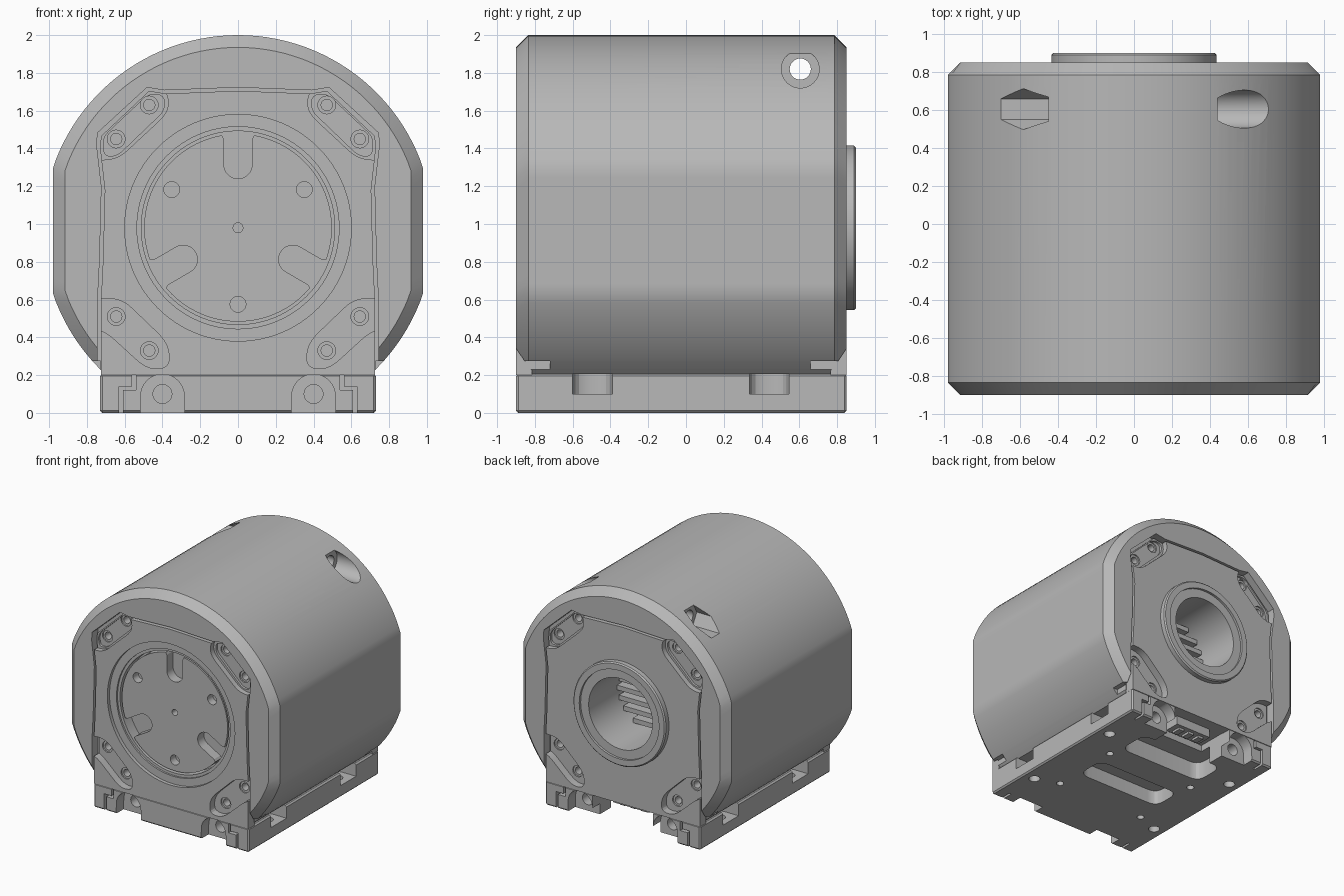
import bpy, bmesh, math
from math import cos, sin, pi, sqrt
from mathutils import Vector

if "Cube" in bpy.data.objects:
    bpy.data.objects.remove(bpy.data.objects["Cube"], do_unlink=True)

grey = bpy.data.materials.new("machined_grey")
grey.use_nodes = True
COL = (0.48, 0.48, 0.48, 1)
grey.diffuse_color = COL
grey.node_tree.nodes["Principled BSDF"].inputs["Base Color"].default_value = COL
AXIS = 0.98          # height of the central axis


# ---- helpers ----
def loft(name, axis, sections):
    """Solid through (level, 2D points) sections along an axis."""
    place = {"x": lambda p, t: (t, p[0], p[1]),
             "y": lambda p, t: (p[0], t, p[1]),
             "z": lambda p, t: (p[0], p[1], t)}[axis]
    bm = bmesh.new()
    rings = [[bm.verts.new(place(p, t)) for p in pts] for t, pts in sections]
    n = len(rings[0])
    for a, b in zip(rings, rings[1:]):
        for i in range(n):
            bm.faces.new((a[i], a[(i + 1) % n], b[(i + 1) % n], b[i]))
    bm.faces.new(rings[0])
    bm.faces.new(rings[-1])
    bmesh.ops.recalc_face_normals(bm, faces=bm.faces)
    me = bpy.data.meshes.new(name)
    bm.to_mesh(me)
    bm.free()
    me.materials.append(grey)
    ob = bpy.data.objects.new(name, me)
    bpy.context.collection.objects.link(ob)
    return ob


def prism(name, axis, pts, a, b):
    return loft(name, axis, [(a, pts), (b, pts)])


def circle(u, v, r, n=48):
    return [(u + r * cos(2 * pi * i / n), v + r * sin(2 * pi * i / n)) for i in range(n)]


def rect(u0, v0, u1, v1):
    return [(u0, v0), (u1, v0), (u1, v1), (u0, v1)]


def rounded(pts, r, steps=5):
    out = []
    for i, p in enumerate(pts):
        p, a, b = Vector(p), Vector(pts[i - 1]), Vector(pts[(i + 1) % len(pts)])
        s = p + (a - p).normalized() * min(r, (a - p).length * 0.45)
        e = p + (b - p).normalized() * min(r, (b - p).length * 0.45)
        for k in range(steps + 1):
            t = k / steps
            out.append(tuple(s * (1 - t) ** 2 + p * 2 * t * (1 - t) + e * t * t))
    return out


def flip(pts, s):
    return [(s * u, v) for u, v in pts]


def cut(targets, axis, pts, a, b):
    cutter = prism("cutter", axis, pts, a, b)
    cutter.hide_render = True
    for ob in targets:
        bpy.context.view_layer.objects.active = ob
        m = ob.modifiers.new("cut", "BOOLEAN")
        m.operation, m.solver, m.object = "DIFFERENCE", "EXACT", cutter
        bpy.ops.object.modifier_apply(modifier=m.name)
    bpy.data.objects.remove(cutter, do_unlink=True)


def shell_outline(inset, n=96):
    """Big circle trimmed by flat sides and a flat bottom."""
    r, side, c, low = 1.035 - inset, 0.98 - inset, 0.965, 0.205
    half = math.acos((c - low) / r)
    angles = [-pi / 2 + half + (2 * pi - 2 * half) * i / n for i in range(n + 1)]
    return [(max(-side, min(side, r * cos(a))), c + r * sin(a)) for a in angles]


# ---- housing with chamfered ends ----
housing = loft("housing", "y", [(-0.9, shell_outline(0.065)), (-0.835, shell_outline(0)),
                                (0.785, shell_outline(0)), (0.85, shell_outline(0.065))])

# ---- end plates set in the housing with a thin gap ----
half = [(0, 1.705), (0.38, 1.69), (0.47, 1.705), (0.725, 1.465), (0.73, 1.4),
        (0.705, 1.18), (0.715, 0.8), (0.725, 0.6), (0.725, 0.2)]
plate_outline = half + flip(half[:0:-1], -1)
gap = [(u * 1.025, v + 0.018 if v > 1 else v) for u, v in half[:-1]] + [(0.743, 0.1)]
gap_outline = gap + flip(gap[:0:-1], -1)
cut([housing], "y", gap_outline, -1, -0.82)
cut([housing], "y", gap_outline, 0.77, 1)
front_plate = prism("front_plate", "y", plate_outline, -0.9, -0.815)
back_plate = prism("back_plate", "y", plate_outline, 0.765, 0.85)

# ---- mounting base ----
base = prism("base", "z", rect(-0.73, -0.9, 0.73, 0.85), 0, 0.207)
bm = bmesh.new()
bm.from_mesh(base.data)
bmesh.ops.bevel(bm, geom=bm.edges[:], offset=0.012, segments=1, affect="EDGES")
bm.to_mesh(base.data)
bm.free()

# ---- corner screw pockets on both plates ----
upper = rounded([(0.9, 1.34), (0.64, 1.34), (0.37, 1.59), (0.37, 1.69), (0.47, 1.8), (0.9, 1.8)], 0.07)
upper_floor = rounded([(0.71, 1.36), (0.64, 1.36), (0.39, 1.6), (0.39, 1.68), (0.47, 1.69), (0.715, 1.46)], 0.04)
lower = rounded([(0.8, 0.6), (0.62, 0.61), (0.37, 0.37), (0.36, 0.24), (0.48, 0.23), (0.71, 0.44), (0.8, 0.44)], 0.08)
for plate, outer, mid, deep in ((front_plate, -1, -0.835, -0.72), (back_plate, 1, 0.785, 0.67)):
    lip = mid + (0.02 if outer > 0 else -0.02)
    for s in (1, -1):
        cut([plate], "y", flip(upper, s), outer, lip)
        cut([plate], "y", flip(upper_floor, s), outer, mid)
        cut([plate], "y", flip(lower, s), outer, mid)
        for u, v in ((0.645, 1.45), (0.47, 1.63), (0.645, 0.51), (0.47, 0.33)):
            cut([plate, housing], "y", circle(s * u, v, 0.03, 20), outer, deep)
            cut([plate], "y", circle(s * u, v, 0.047, 24), outer, mid + (-0.012 if outer > 0 else 0.012))

# ---- front bearing seat and rotor disc ----
cut([front_plate], "y", circle(0, AXIS, 0.6, 96), -1, -0.87)
cut([front_plate], "y", circle(0, AXIS, 0.535, 96), -1, -0.855)
cut([front_plate, housing], "y", circle(0, AXIS, 0.512, 96), -1, -0.76)
disc = prism("rotor_disc", "y", circle(0, AXIS, 0.497, 96), -0.85, -0.75)
notch = [(0.6, -0.11), (0.5, -0.09), (0.47, -0.075)]
notch += [(0.335 - 0.075 * sin(pi * i / 16), -0.075 * cos(pi * i / 16)) for i in range(17)]
notch += [(0.47, 0.075), (0.5, 0.09), (0.6, 0.11)]
for k in range(3):
    a = pi / 2 + k * 2 * pi / 3
    cut([disc], "y", [(u * cos(a) - v * sin(a), AXIS + u * sin(a) + v * cos(a)) for u, v in notch], -1, -0.765)
    cut([disc], "y", circle(-0.405 * cos(a), AXIS - 0.405 * sin(a), 0.042, 24), -1, -0.78)
cut([disc], "y", circle(0, AXIS, 0.026, 20), -1, -0.79)

# ---- rear boss, bore and inner fins ----
boss = loft("rear_boss", "y", [(0.8, circle(0, AXIS, 0.435, 96)), (0.89, circle(0, AXIS, 0.435, 96)),
                               (0.9, circle(0, AXIS, 0.425, 96))])
cut([boss], "y", circle(0, AXIS, 0.375, 96), 0.88, 1)
cut([boss, back_plate, housing], "y", circle(0, AXIS, 0.3, 96), 0.4, 1)
for i in range(-3, 4):
    z = AXIS + i * 0.08
    w = sqrt(0.3 ** 2 - (abs(i) * 0.08 + 0.02) ** 2)
    prism("inner_fin", "y", rect(-w, z - 0.02, w, z + 0.02), 0.38, 0.5)

# ---- cross bolt hole: round seat on the left, hexagon seat on the right ----
cut([housing], "x", circle(0.605, 1.82, 0.1), 0.44, 1.2)
cut([housing], "x", circle(0.605, 1.82, 0.108, 6), -1.2, -0.45)
cut([housing], "x", circle(0.605, 1.82, 0.056, 32), -1.2, 1.2)

# ---- base details on both sides and ends ----
arch = [(0.28, -0.1)] + [(0.4 - 0.115 * cos(pi * i / 16), 0.09 + 0.115 * sin(pi * i / 16))
                         for i in range(17)] + [(0.52, -0.1)]
for s in (1, -1):
    for y0, y1, deep0, deep1 in ((-1, -0.8, -1, -0.65), (0.75, 1, 0.6, 1)):
        cut([base], "y", flip(arch, s), y0, y1)
        cut([base], "y", circle(s * 0.4, 0.1, 0.05, 24), deep0, deep1)
        for r in (rect(0.54, 0.12, 0.56, 0.3), rect(0.54, 0.12, 0.63, 0.14), rect(0.61, -0.1, 0.63, 0.14)):
            cut([base], "y", flip(r, s), y0, y1)
    for y0, y1 in ((-0.72, -1), (0.66, 1)):
        cut([housing], "y", flip(rect(0.728, 0.1, 0.9, 0.275), s), min(y0, y1), max(y0, y1))
    # bolt seats along the sides
    for y in (-0.495, 0.44):
        seat = rounded([(0.52, y - 0.105), (0.9, y - 0.105), (0.9, y + 0.105), (0.52, y + 0.105)], 0.09)
        cut([base], "z", flip(seat, s), 0.1, 0.3)
        cut([base], "z", circle(s * 0.625, y, 0.045, 24), -0.1, 0.3)
    for y in (-0.42, 0.2):
        cut([base], "z", circle(s * 0.42, y, 0.03, 20), -0.1, 0.12)

# ---- underside pockets and rear cable opening ----
cut([base], "z", rounded(rect(-0.4, -0.2, 0.4, 0.06), 0.09), -0.1, 0.12)
cut([base], "z", rounded(rect(-0.4, 0.32, 0.4, 0.6), 0.09), -0.1, 0.15)
cut([base], "z", rect(-0.285, 0.5, 0.285, 1), -0.1, 0.3)
prism("connector", "z", rect(-0.17, 0.6, 0.17, 0.74), 0.13, 0.22)
for i in range(-1, 2):
    prism("connector_pin", "z", rect(i * 0.1 - 0.025, 0.63, i * 0.1 + 0.025, 0.71), 0.11, 0.14)

# ---- shading ----
for ob in bpy.context.view_layer.objects:
    ob.select_set(ob.type == "MESH" and ob.data.materials[:1] == [grey])
bpy.context.view_layer.objects.active = housing
bpy.ops.object.shade_smooth_by_angle(angle=math.radians(20))
